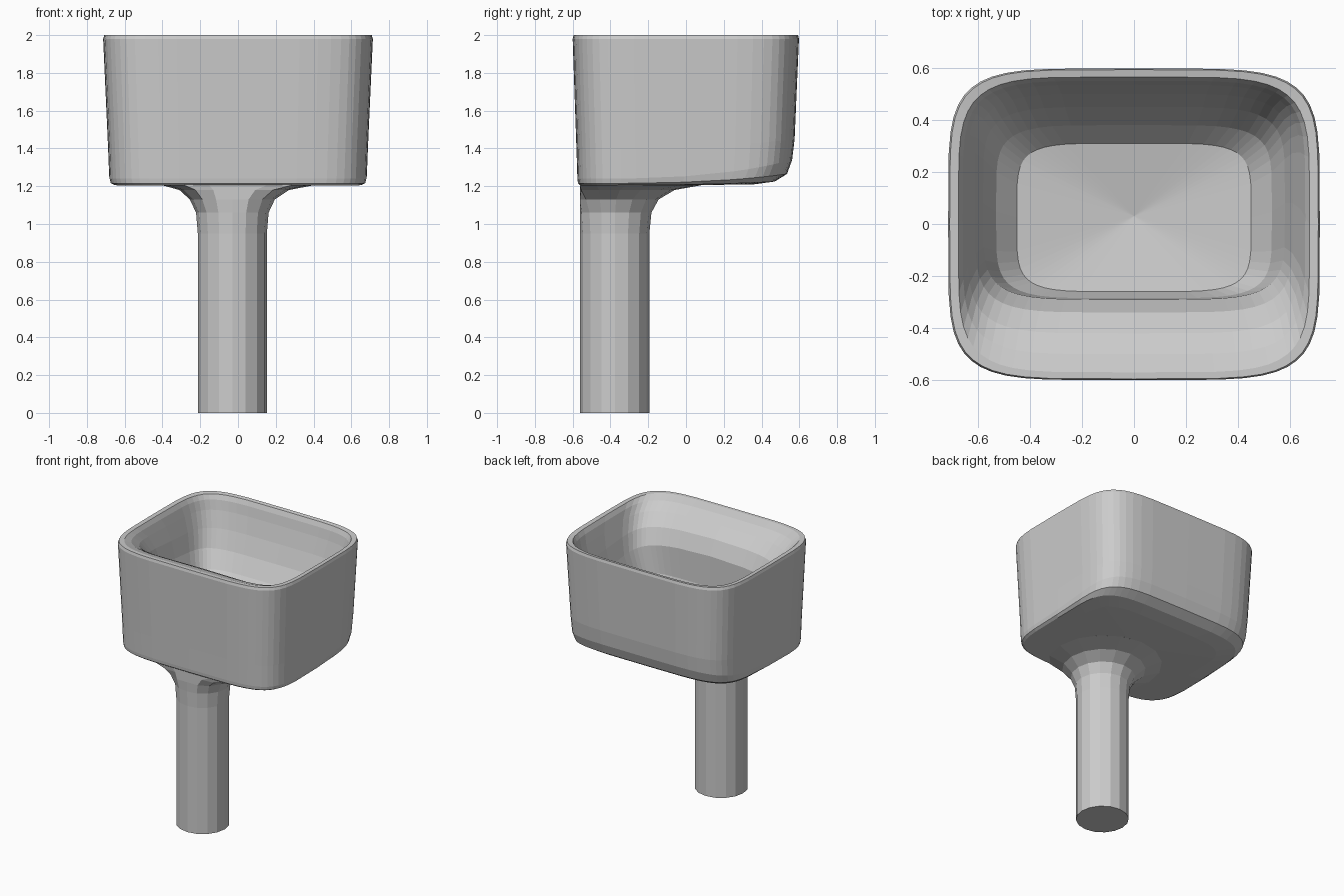
import bpy, bmesh
from math import cos, sin, tau

if "Cube" in bpy.data.objects:
    bpy.data.objects.remove(bpy.data.objects["Cube"])


def spow(v, e):
    return (abs(v) ** e) * (1 if v >= 0 else -1)


def basin_ring(bm, hx, y0, y1, zf, zb, p, n=5.2, count=48):
    """Rounded-rectangle ring whose height blends from front (zf) to back (zb)."""
    ring = []
    cy, hy = (y0 + y1) / 2, (y1 - y0) / 2
    for i in range(count):
        a = tau * i / count
        x, v = hx * spow(cos(a), 2 / n), spow(sin(a), 2 / n)
        t = max(0.0, (v + 1) / 2)
        ring.append(bm.verts.new((x, cy + hy * v, zf + (zb - zf) * t ** p)))
    return ring


def skin(bm, rings):
    for a, b in zip(rings, rings[1:]):
        for i in range(len(a)):
            j = (i + 1) % len(a)
            bm.faces.new((a[i], a[j], b[j], b[i]))


def fan(bm, ring, co):
    c = bm.verts.new(co)
    for i in range(len(ring)):
        bm.faces.new((ring[i], ring[(i + 1) % len(ring)], c))


def finish(bm, name):
    bmesh.ops.recalc_face_normals(bm, faces=bm.faces)
    me = bpy.data.meshes.new(name)
    bm.to_mesh(me)
    bm.free()
    ob = bpy.data.objects.new(name, me)
    bpy.context.collection.objects.link(ob)
    return ob


# Basin: underside, outer wall, rim, front ledge and bowl in one skin
# (half width, front y, back y, front z, back z, blend power)
sections = [
    (0.55, -0.50, 0.36, 1.205, 1.21, 2),
    (0.655, -0.56, 0.47, 1.205, 1.225, 3),
    (0.675, -0.572, 0.535, 1.215, 1.265, 3),
    (0.682, -0.575, 0.562, 1.24, 1.34, 3),
    (0.688, -0.58, 0.575, 1.40, 1.45, 3),
    (0.714, -0.60, 0.598, 1.98, 1.98, 1),
    (0.708, -0.595, 0.593, 2.00, 2.00, 1),
    (0.675, -0.57, 0.565, 2.00, 1.995, 1),
    (0.658, -0.50, 0.55, 1.98, 1.96, .4),
    (0.64, -0.42, 0.535, 1.94, 1.89, .4),
    (0.61, -0.34, 0.50, 1.87, 1.77, .4),
    (0.58, -0.29, 0.45, 1.76, 1.64, .4),
    (0.53, -0.285, 0.38, 1.53, 1.52, 1),
    (0.45, -0.26, 0.31, 1.44, 1.44, 1),
]
bm = bmesh.new()
rings = [basin_ring(bm, *s) for s in sections]
skin(bm, rings)
fan(bm, rings[0], (0, 0, 1.205))
fan(bm, rings[-1], (0, 0.03, 1.39))
finish(bm, "basin")

# Pedestal: round column flaring into the underside, front kept flush
# (centre x, centre y, radius, z)
profile = [
    (-0.03, -0.377, 0.183, 0.0),
    (-0.03, -0.377, 0.183, 0.95),
    (-0.03, -0.375, 0.192, 1.06),
    (-0.03, -0.37, 0.225, 1.13),
    (-0.02, -0.35, 0.29, 1.18),
    (0.0, -0.32, 0.40, 1.205),
    (0.0, -0.32, 0.38, 1.22),
]
bm = bmesh.new()
rings = []
for cx, cy, r, z in profile:
    rings.append([bm.verts.new((cx + r * cos(tau * i / 16),
                                max(-0.562, cy + r * sin(tau * i / 16)), z))
                  for i in range(16)])
skin(bm, rings)
bm.faces.new(rings[0])
bm.faces.new(rings[-1])
finish(bm, "pedestal")
